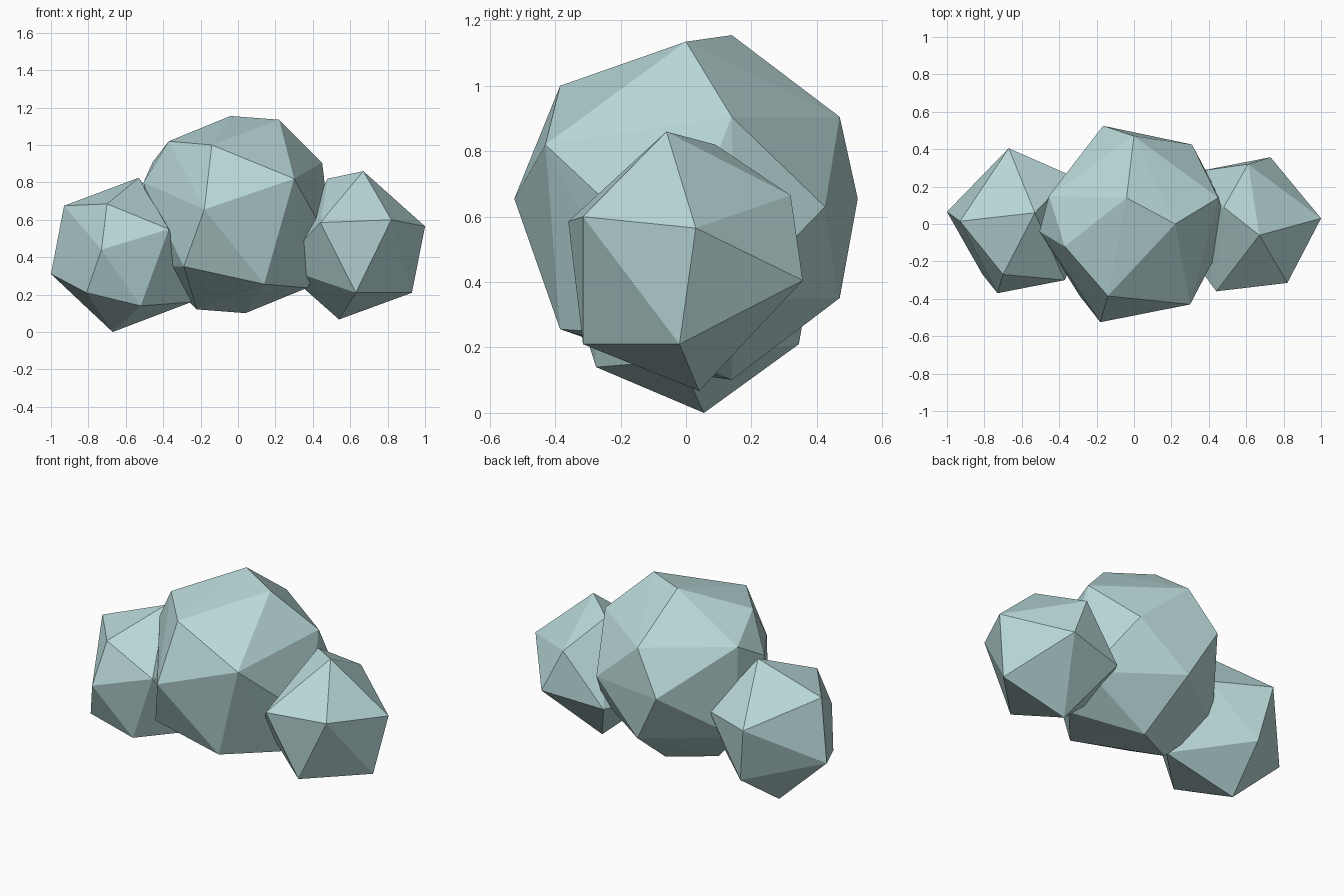
import bpy, bmesh

if "Cube" in bpy.data.objects:
    bpy.data.objects.remove(bpy.data.objects["Cube"])

mat = bpy.data.materials.new("pale_teal")
mat.diffuse_color = (0.48, 0.68, 0.68, 1)
mat.use_nodes = True
mat.node_tree.nodes["Principled BSDF"].inputs["Base Color"].default_value = mat.diffuse_color


def faceted_lump(name, corners):
    """Flat-faced boulder-like lump: the convex hull of a few corner points."""
    bm = bmesh.new()
    for p in corners:
        bm.verts.new(p)
    res = bmesh.ops.convex_hull(bm, input=bm.verts[:])
    loose = [v for v in bm.verts if not v.link_faces]
    bmesh.ops.delete(bm, geom=loose, context='VERTS')
    bmesh.ops.recalc_face_normals(bm, faces=bm.faces[:])
    me = bpy.data.meshes.new(name)
    bm.to_mesh(me)
    bm.free()
    me.materials.append(mat)
    ob = bpy.data.objects.new(name, me)
    bpy.context.collection.objects.link(ob)
    return ob


# Large middle lump: the paired corners repeat after a half turn about the y axis
MID_Z = 0.628
paired = [(-.04, .14, 1.155), (.22, 0, 1.135), (-.14, -.385, 1.0), (-.37, -.12, 1.02),
          (0, .47, .905), (.45, .14, .905), (-.455, .15, .91), (-.505, -.04, .80)]
single = [(.30, -.43, .82), (-.29, -.385, .35), (-.18, -.525, .655),
          (-.165, .525, .655), (.31, .425, .63)]
turned = [(-x, y, 2 * MID_Z - z) for x, y, z in paired]
faceted_lump("middle_lump", paired + turned + single)

# Smaller right lump
faceted_lump("right_lump", [
    (.67, -.06, .86), (.48, .09, .82), (1.0, .03, .565), (.82, -.315, .60),
    (.44, -.36, .585), (.63, -.315, .21), (.93, -.02, .21), (.54, .04, .067),
    (.73, .357, .405), (.61, .32, .665), (.36, .285, .36), (.22, -.06, .35)])

# Smaller left lump
faceted_lump("left_lump", [
    (-1.0, .065, .31), (-.93, .015, .675), (-.53, .06, .825), (-.70, -.27, .685),
    (-.73, -.37, .44), (-.37, -.30, .55), (-.81, -.27, .21), (-.52, -.275, .14),
    (-.67, .055, 0), (-.25, -.02, .16), (-.67, .405, .55), (-.34, .26, .53),
    (-.61, .345, .21)])
